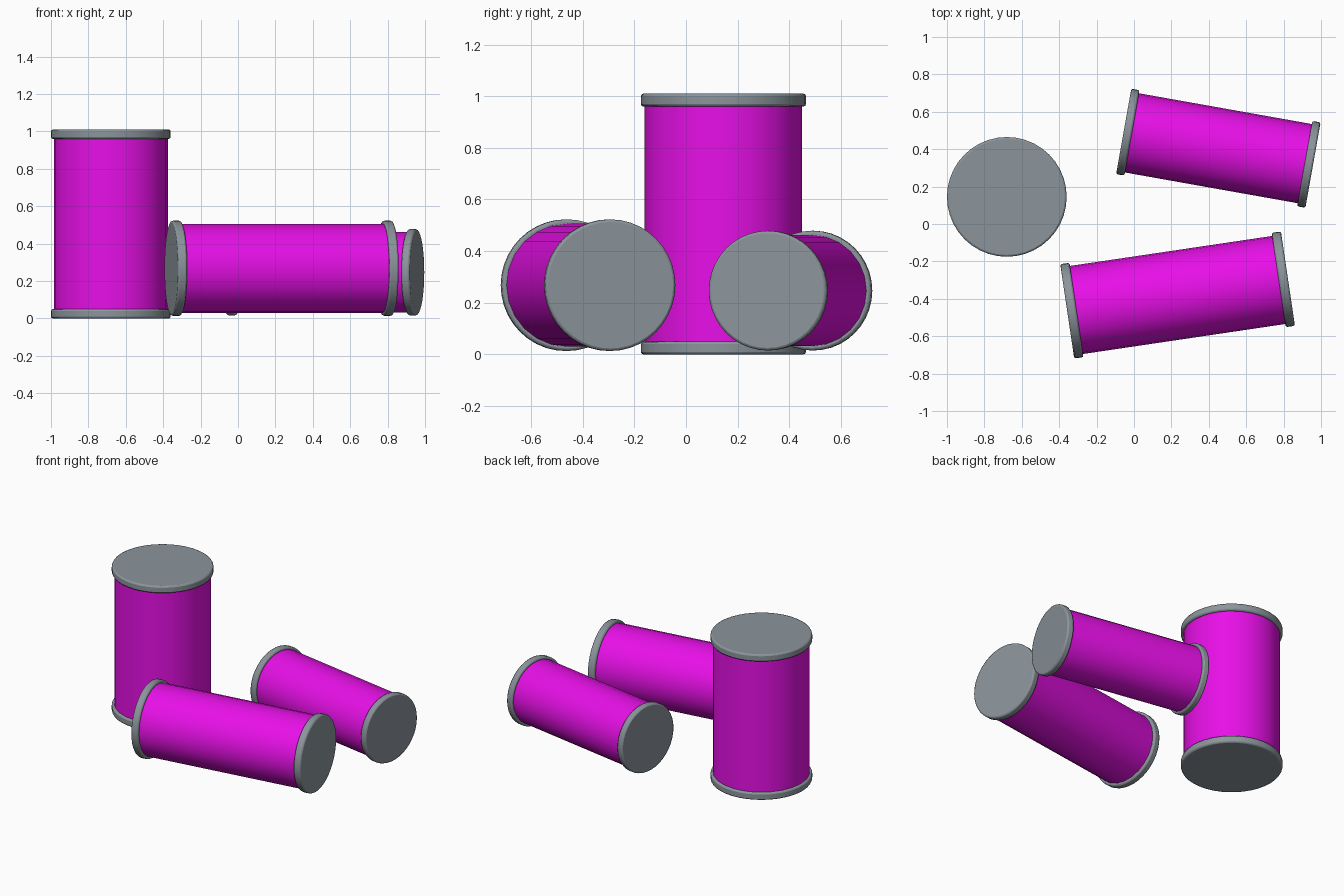
import bpy
import math
from mathutils import Matrix, Vector

cube = bpy.data.objects.get("Cube")
if cube:
    bpy.data.objects.remove(cube, do_unlink=True)


def make_material(name, colour):
    mat = bpy.data.materials.new(name)
    mat.use_nodes = True
    mat.diffuse_color = colour
    bsdf = next(n for n in mat.node_tree.nodes if n.type == 'BSDF_PRINCIPLED')
    bsdf.inputs["Base Color"].default_value = colour
    return mat


magenta = make_material("magenta", (0.80, 0.005, 0.80, 1))
grey = make_material("steel grey", (0.26, 0.30, 0.33, 1))


def cylinder(name, radius, depth, matrix, mat, sides, bevel=0):
    bpy.ops.mesh.primitive_cylinder_add(vertices=sides, radius=radius, depth=depth)
    obj = bpy.context.object
    obj.name = name
    obj.matrix_world = matrix
    obj.data.materials.append(mat)
    if bevel:
        mod = obj.modifiers.new("rounded rim", 'BEVEL')
        mod.width = bevel
        mod.segments = 2
        mod.limit_method = 'ANGLE'
        mod.angle_limit = math.radians(40)
    bpy.ops.object.shade_smooth_by_angle(angle=math.radians(40))


def canister(name, start, end, body_radius, cap_radius, cap_depth):
    """Tube from start to end, closed by a wider rounded cap at each end."""
    start, end = Vector(start), Vector(end)
    axis = end - start
    turn = axis.to_track_quat('Z', 'Y').to_matrix().to_4x4()

    def place(distance):
        return Matrix.Translation(start + axis.normalized() * distance) @ turn

    length = axis.length
    cylinder(name + "_body", body_radius, length - cap_depth,
             place(length / 2), magenta, 24)
    for label, distance in (("start", cap_depth / 2), ("end", length - cap_depth / 2)):
        cylinder(f"{name}_{label}_cap", cap_radius, cap_depth,
                 place(distance), grey, 40, 0.01)


# One canister stands, two lie on their sides
canister("standing_canister", (-0.68, 0.145, 0), (-0.68, 0.145, 1.01), 0.305, 0.32, 0.05)
canister("front_canister", (-0.357, -0.467, 0.268), (0.823, -0.292, 0.268), 0.238, 0.255, 0.05)
canister("rear_canister", (-0.055, 0.495, 0.247), (0.957, 0.315, 0.247), 0.215, 0.232, 0.045)
